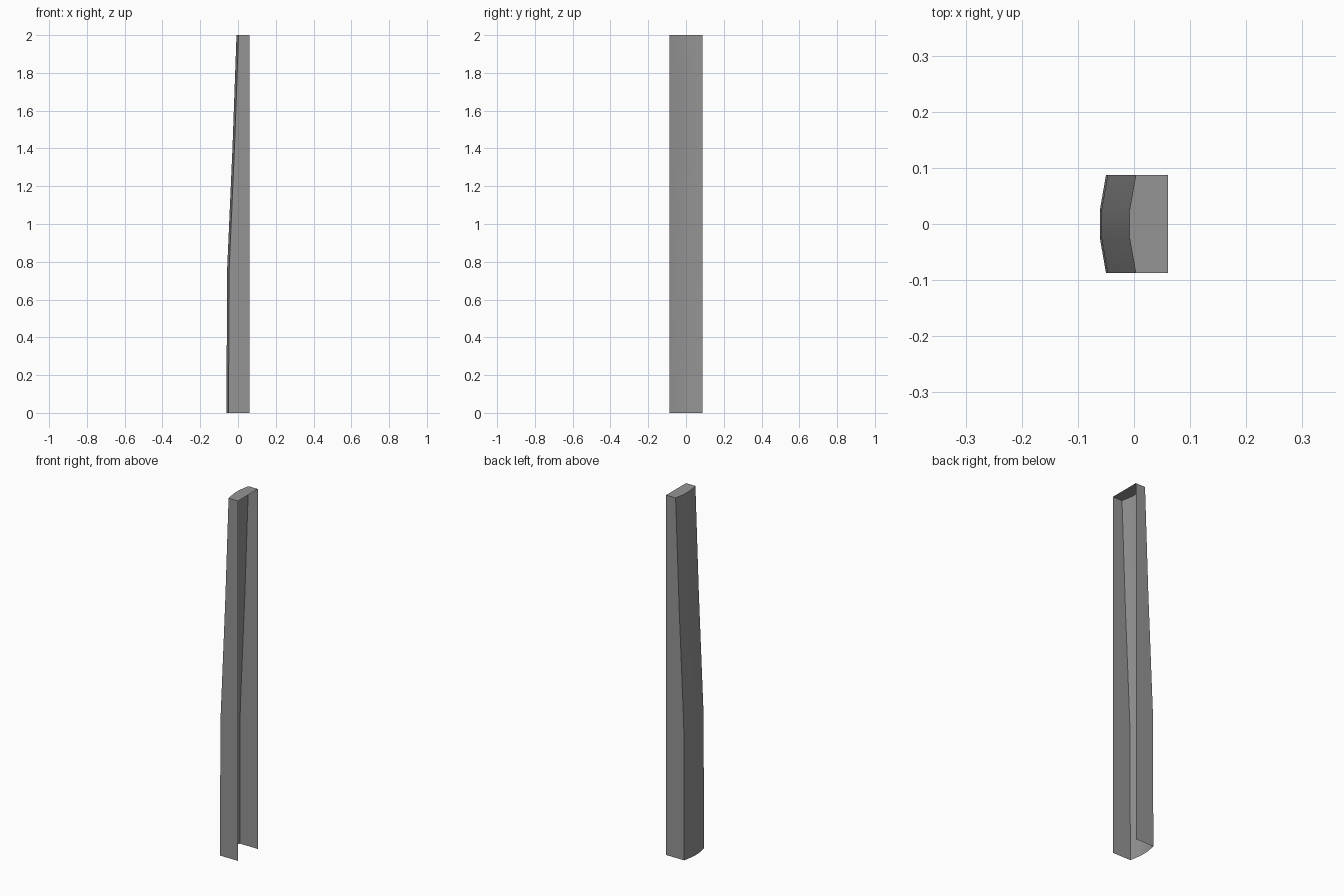
import bpy
import bmesh
from math import radians

cube = bpy.data.objects.get("Cube")
if cube:
    bpy.data.objects.remove(cube, do_unlink=True)

# Single grey finish
grey = bpy.data.materials.new("mid_grey")
grey.use_nodes = True
colour = (0.30, 0.30, 0.30, 1)
grey.diffuse_color = colour
grey.node_tree.nodes["Principled BSDF"].inputs["Base Color"].default_value = colour

OPEN_X, HALF_WIDTH, HALF_FLAT, BULGE = 0.061, 0.087, 0.024, 0.011
# Height and corner x of each level along the tapering curved side
LEVELS = [(0, -0.050), (0.75, -0.047), (1.41, -0.018), (2, 0.003)]


def section(bm, z, corner_x):
    """Open channel outline: two straight walls joined by a bowed face."""
    outline = [(OPEN_X, HALF_WIDTH), (corner_x, HALF_WIDTH),
               (corner_x - BULGE, HALF_FLAT), (corner_x - BULGE, -HALF_FLAT),
               (corner_x, -HALF_WIDTH), (OPEN_X, -HALF_WIDTH)]
    return [bm.verts.new((x, y, z)) for x, y in outline]


# Channel walls, open along +x and at the base
bm = bmesh.new()
rings = [section(bm, z, x) for z, x in LEVELS]
for low, high in zip(rings, rings[1:]):
    for i in range(len(low) - 1):
        bm.faces.new((low[i], low[i + 1], high[i + 1], high[i]))

# Flat top cap
bm.faces.new(rings[-1])
bm.normal_update()

mesh = bpy.data.meshes.new("channel_post")
bm.to_mesh(mesh)
bm.free()
mesh.materials.append(grey)
post = bpy.data.objects.new("channel_post", mesh)
bpy.context.collection.objects.link(post)

# Smooth the bowed face while keeping the corners crisp
bpy.ops.object.select_all(action="DESELECT")
post.select_set(True)
bpy.context.view_layer.objects.active = post
bpy.ops.object.shade_smooth_by_angle(angle=radians(30))
